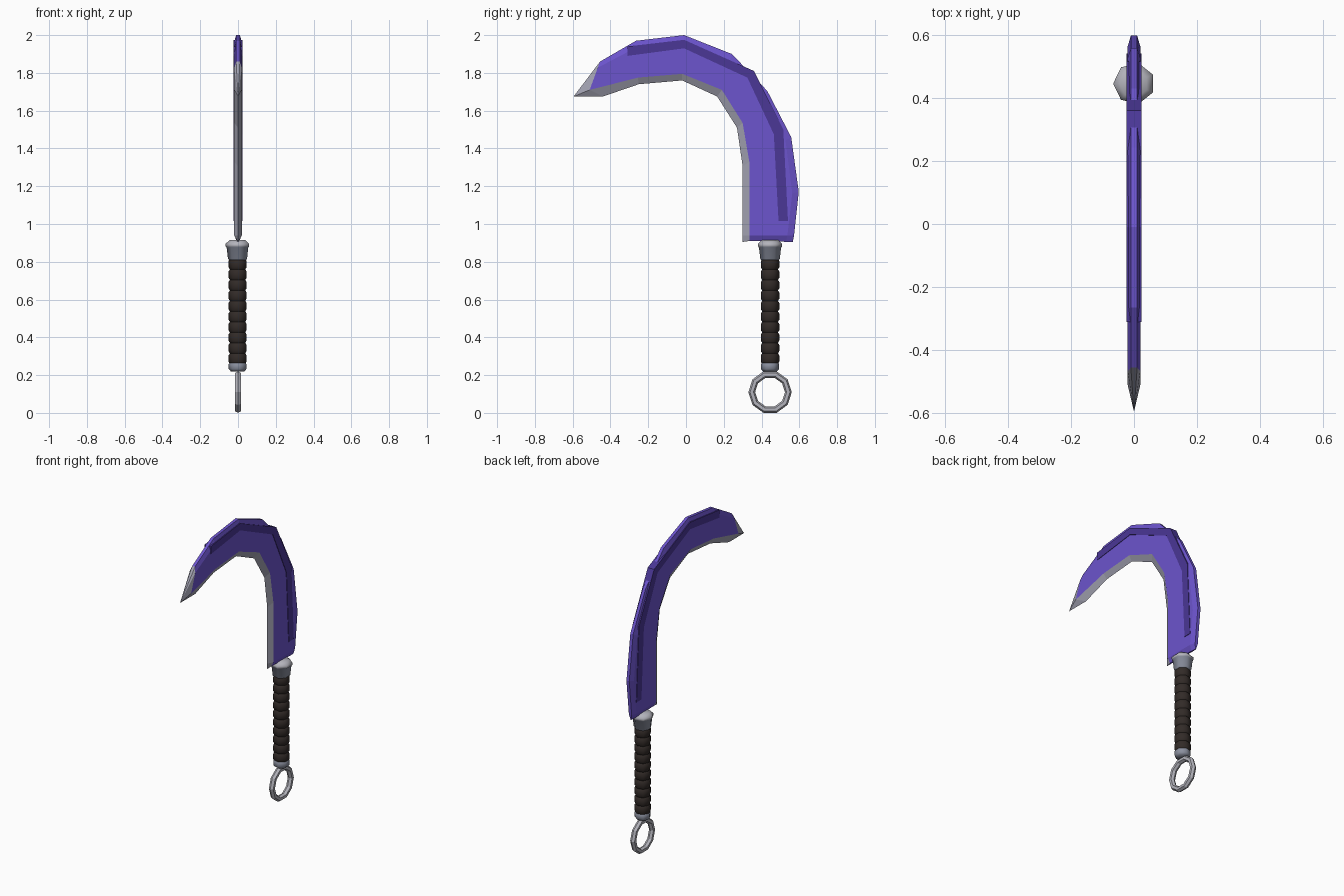
import bpy, bmesh
from math import sin, cos, pi, radians
from mathutils import Vector

cube = bpy.data.objects.get("Cube")
if cube:
    bpy.data.objects.remove(cube, do_unlink=True)


def material(name, rgb):
    m = bpy.data.materials.new(name)
    m.use_nodes = True
    m.diffuse_color = (*rgb, 1)
    m.node_tree.nodes["Principled BSDF"].inputs["Base Color"].default_value = (*rgb, 1)
    return m


PURPLE = material("blade purple", (.15, .089, .61))
VIOLET = material("dark violet", (.069, .038, .305))
EDGE = material("sharpened steel", (.376, .376, .456))
STEEL = material("pale steel", (.456, .456, .503))
COLLAR = material("blue grey metal", (.262, .283, .352))
LEATHER = material("dark leather", (.032, .024, .021))

GRIP_Y = .445


def loft(name, sections, mats, rule=lambda section, side: 0):
    """Skin a row of closed sections, with a cap at each end."""
    bm = bmesh.new()
    rings = [[bm.verts.new(p) for p in s] for s in sections]
    n = len(rings[0])
    for i, (a, b) in enumerate(zip(rings, rings[1:])):
        for j in range(n):
            k = (j + 1) % n
            bm.faces.new((a[j], a[k], b[k], b[j])).material_index = rule(i, j)
    bm.faces.new(rings[0])
    bm.faces.new(rings[-1]).material_index = rule(len(rings) - 2, 0)
    bmesh.ops.remove_doubles(bm, verts=bm.verts, dist=.0001)
    bmesh.ops.recalc_face_normals(bm, faces=bm.faces)
    mesh = bpy.data.meshes.new(name)
    bm.to_mesh(mesh)
    bm.free()
    for m in mats:
        mesh.materials.append(m)
    ob = bpy.data.objects.new(name, mesh)
    bpy.context.collection.objects.link(ob)
    return ob


def smooth(ob, angle):
    bpy.ops.object.select_all(action='DESELECT')
    ob.select_set(True)
    bpy.context.view_layer.objects.active = ob
    bpy.ops.object.shade_smooth_by_angle(angle=radians(angle))


def lathe(name, profile, mats, rule=lambda section, side: 0, sides=7):
    """Turn a (radius, height) profile around the handle axis."""
    turn = [pi + 2 * pi * k / sides for k in range(sides)]
    ob = loft(name, [[(r * cos(a), GRIP_Y + r * sin(a), z) for a in turn]
                     for r, z in profile], mats, rule)
    smooth(ob, 55)
    return ob


# Blade: spine, start of the cutting bevel, and cutting edge at each station
stations = [
    ((.565, .905), (.335, .91), (.30, .905)),
    ((.572, .94), (.335, .94), (.30, .94)),
    ((.597, 1.17), (.335, 1.12), (.30, 1.10)),
    ((.557, 1.46), (.335, 1.33), (.30, 1.305)),
    ((.43, 1.705), (.30, 1.535), (.27, 1.51)),
    ((.243, 1.90), (.19, 1.71), (.165, 1.675)),
    ((-.01, 2.0), (-.02, 1.795), (-.02, 1.76)),
    ((-.265, 1.97), (-.255, 1.775), (-.25, 1.74)),
    ((-.455, 1.86), (-.51, 1.71), (-.44, 1.675)),
]


def blade_section(index, spine, bevel, edge):
    spine, bevel = Vector(spine), Vector(bevel)
    shoulder = spine + (bevel - spine).normalized() * .035
    w = .005 if index == 0 else .02
    return [(-w / 2, *spine), (w / 2, *spine), (w, *shoulder), (w, *bevel),
            (0, *edge), (-w, *bevel), (-w, *shoulder)]


sections = [blade_section(i, *s) for i, s in enumerate(stations)]
sections.append([(0, -.595, 1.675)] * 7)


# The last span collapses to the point, so it is skinned as a fan
def blade_colour(section, side):
    return 1 if side in (3, 4) or section >= len(stations) - 1 else 0


def build_blade():
    ob = loft("blade", sections[:-1], [PURPLE, EDGE], blade_colour)
    bm = bmesh.new()
    bm.from_mesh(ob.data)
    bm.faces.ensure_lookup_table()
    cap = min(bm.faces, key=lambda f: f.calc_center_median().y
              if len(f.verts) == 7 else 9)
    tip = bmesh.ops.poke(bm, faces=[cap])
    tip["verts"][0].co = sections[-1][0]
    for f in tip["faces"]:
        f.material_index = 1
    bmesh.ops.recalc_face_normals(bm, faces=bm.faces)
    bm.to_mesh(ob.data)
    bm.free()


build_blade()

# Raised band following the spine, slightly proud of both blade sides
band = [
    ((-.31, 1.94), (-.31, 1.89)),
    ((-.01, 1.975), (-.01, 1.93)),
    ((.36, 1.81), (.325, 1.775)),
    ((.515, 1.50), (.465, 1.475)),
    ((.54, 1.015), (.49, 1.015)),
]
loft("spine_band", [[(-.023, *o), (.023, *o), (.023, *i), (-.023, *i)]
                    for o, i in band], [VIOLET])

# Handle: wrapped grip between two metal collars
wraps, low, high = 10, .26, .815
pitch = (high - low) / wraps
grip = []
for k in range(wraps):
    z = low + k * pitch
    grip += [(.043, z), (.05, z + pitch * .2), (.05, z + pitch * .8)]
grip.append((.043, high))
lathe("grip", grip, [LEATHER])

lathe("lower_collar", [(.038, .22), (.049, .232), (.049, .258), (.043, .268)], [COLLAR])
lathe("upper_collar", [(.046, .808), (.053, .815), (.06, .875), (.066, .882),
                       (.066, .895), (.045, .914)],
      [COLLAR, STEEL], lambda section, side: int(section >= 3))

# Pommel ring
bpy.ops.mesh.primitive_torus_add(
    major_segments=10, minor_segments=6, major_radius=.097, minor_radius=.018,
    location=(0, GRIP_Y, .11), rotation=(pi / 2, 0, pi / 2))
ring = bpy.context.object
ring.name = "pommel_ring"
ring.data.materials.append(STEEL)
smooth(ring, 30)
